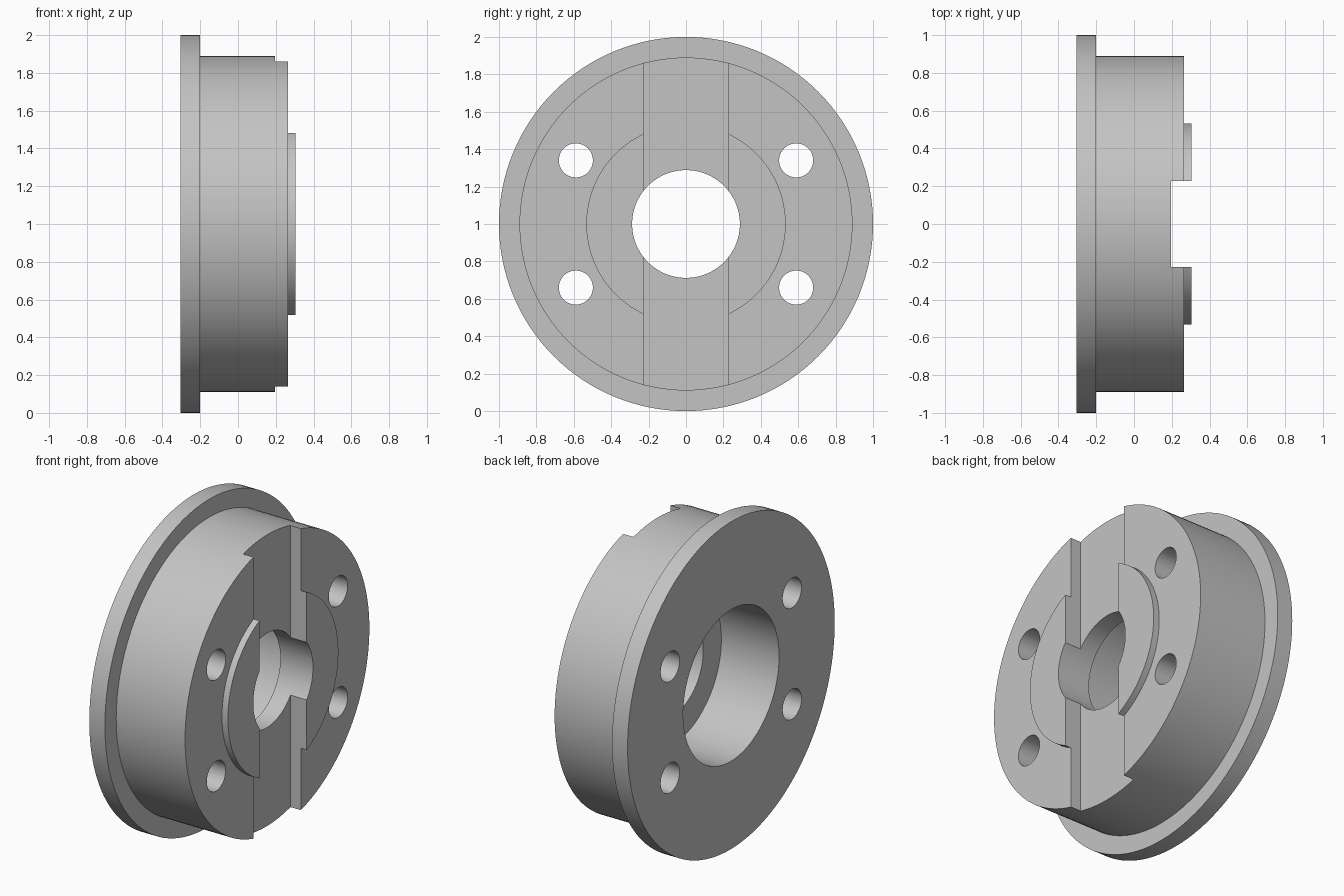
import bpy, bmesh, math
from mathutils import Matrix, Vector

cube = bpy.data.objects.get("Cube")
if cube:
    bpy.data.objects.remove(cube, do_unlink=True)

# Single plain grey metal
grey = bpy.data.materials.new("plain_grey")
grey.use_nodes = True
colour = (0.55, 0.55, 0.55, 1)
grey.diffuse_color = colour
grey.node_tree.nodes["Principled BSDF"].inputs["Base Color"].default_value = colour

SEGMENTS = 128
CENTRE = Vector((0, 0, 1))


def add_object(name, bm):
    bmesh.ops.recalc_face_normals(bm, faces=bm.faces)
    mesh = bpy.data.meshes.new(name)
    bm.to_mesh(mesh)
    bm.free()
    mesh.materials.append(grey)
    obj = bpy.data.objects.new(name, mesh)
    obj.location = CENTRE
    bpy.context.collection.objects.link(obj)
    return obj


def lathe_x(name, profile):
    """Revolve a closed (x, radius) profile about the x axis."""
    bm = bmesh.new()
    verts = [bm.verts.new((x, 0, r)) for x, r in profile]
    edges = [bm.edges.new((v, verts[i - 1])) for i, v in enumerate(verts)]
    bmesh.ops.spin(bm, geom=verts + edges, cent=(0, 0, 0), axis=(1, 0, 0),
                   angle=math.tau, steps=SEGMENTS, use_merge=True)
    bmesh.ops.remove_doubles(bm, verts=bm.verts, dist=1e-5)
    return add_object(name, bm)


def cut(target, cutter):
    cutter.hide_render = True
    mod = target.modifiers.new(cutter.name, "BOOLEAN")
    mod.operation = "DIFFERENCE"
    mod.solver = "EXACT"
    mod.object = cutter
    bpy.context.view_layer.objects.active = target
    bpy.ops.object.modifier_apply(modifier=mod.name)
    bpy.data.objects.remove(cutter, do_unlink=True)


# Flange, drum, raised boss, through bore and rear counterbore
hub = lathe_x("flanged_hub", [
    (-0.305, 0.463), (-0.305, 1.0), (-0.2, 1.0), (-0.2, 0.89),
    (0.265, 0.89), (0.265, 0.533), (0.305, 0.533),
    (0.305, 0.288), (0.085, 0.288), (0.085, 0.463)])

# Straight slot across the raised face
bm = bmesh.new()
bmesh.ops.create_cube(bm, size=1, matrix=Matrix.Translation((0.395, 0, 0))
                      @ Matrix.Diagonal((0.4, 0.456, 3, 1)))
cut(hub, add_object("slot_cutter", bm))

# Four bolt holes
for angle in (30, 150, 210, 330):
    a = math.radians(angle)
    place = (Matrix.Translation((0, 0.68 * math.cos(a), 0.68 * math.sin(a)))
             @ Matrix.Rotation(math.pi / 2, 4, "Y"))
    bm = bmesh.new()
    bmesh.ops.create_cone(bm, cap_ends=True, segments=48, radius1=0.091,
                          radius2=0.091, depth=2, matrix=place)
    cut(hub, add_object("bolt_hole_cutter", bm))

# Smooth round walls, crisp machined edges
bpy.ops.object.select_all(action="DESELECT")
hub.select_set(True)
bpy.context.view_layer.objects.active = hub
bpy.ops.object.shade_smooth_by_angle(angle=math.radians(30))
